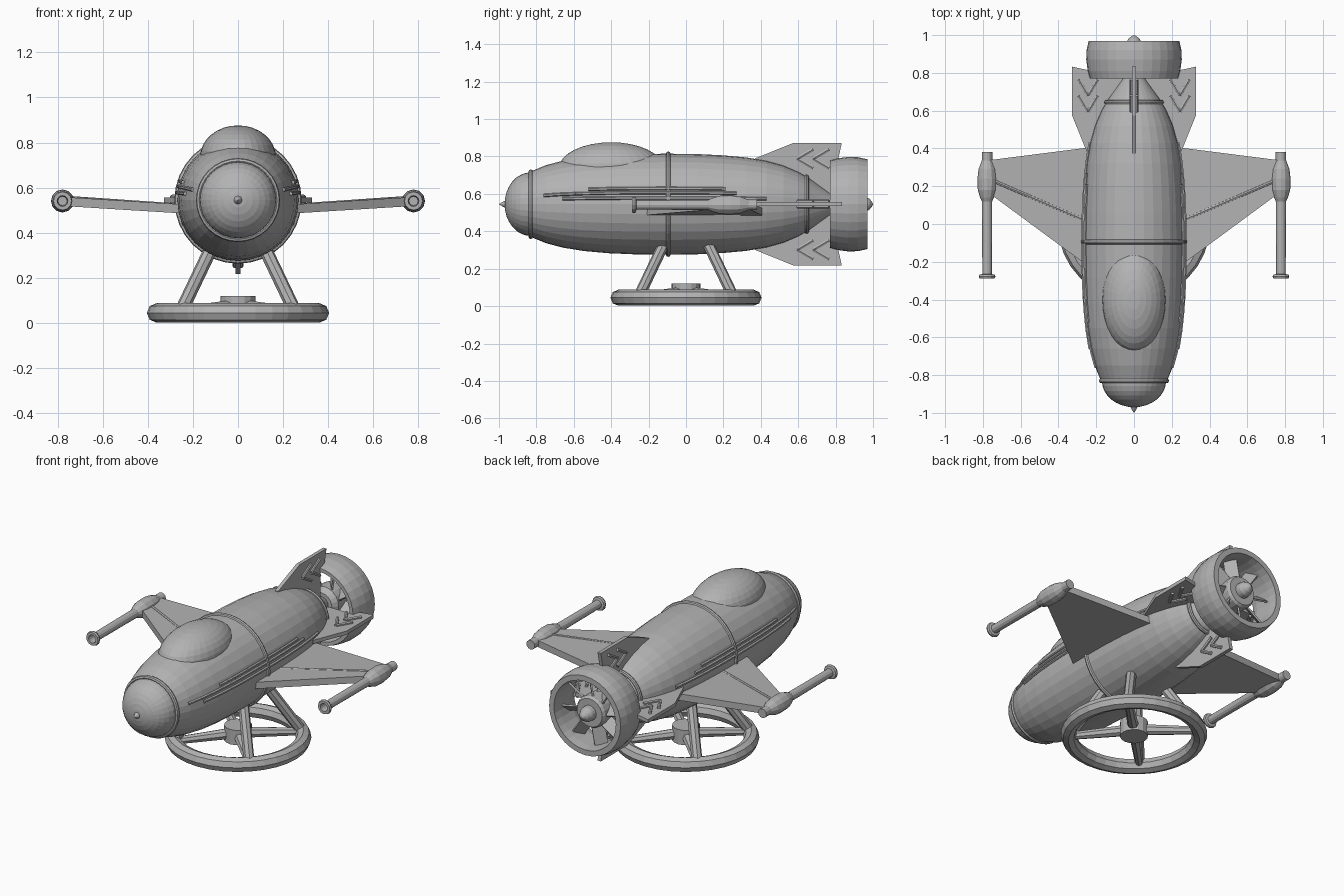
import bpy, bmesh, math
from mathutils import Vector, Matrix

if "Cube" in bpy.data.objects:
    bpy.data.objects.remove(bpy.data.objects["Cube"])

grey = bpy.data.materials.new("plain_grey")
grey.use_nodes = True
COLOUR = (0.45, 0.45, 0.45, 1)
grey.diffuse_color = COLOUR
grey.node_tree.nodes["Principled BSDF"].inputs["Base Color"].default_value = COLOUR

AXIS_Z = 0.545


def finish(name, bm):
    bmesh.ops.remove_doubles(bm, verts=bm.verts, dist=1e-5)
    bmesh.ops.recalc_face_normals(bm, faces=bm.faces)
    mesh = bpy.data.meshes.new(name)
    bm.to_mesh(mesh)
    bm.free()
    mesh.materials.append(grey)
    ob = bpy.data.objects.new(name, mesh)
    bpy.context.collection.objects.link(ob)
    return ob


def lathe(name, profile, x=0, z=AXIS_Z, seg=32, closed=False):
    """Revolve (y, radius) points about a line parallel to y."""
    bm = bmesh.new()
    verts = [bm.verts.new((r, y, 0)) for y, r in profile]
    edges = [bm.edges.new(p) for p in zip(verts, verts[1:])]
    if closed:
        edges.append(bm.edges.new((verts[-1], verts[0])))
    bmesh.ops.spin(bm, geom=verts + edges, cent=(0, 0, 0), axis=(0, 1, 0),
                   angle=math.tau, steps=seg, use_merge=True)
    ob = finish(name, bm)
    ob.location = (x, 0, z)
    return ob


def hoop(name, radius, thick, y, seg=32):
    pts = [(y + thick * math.cos(a), radius + thick * math.sin(a))
           for a in (i * math.tau / 8 for i in range(8))]
    return lathe(name, pts, seg=seg, closed=True)


def add_rod(bm, a, b, r1, r2=None, seg=8):
    a, b = Vector(a), Vector(b)
    d = b - a
    m = Matrix.Translation((a + b) / 2) @ d.to_track_quat('Z', 'Y').to_matrix().to_4x4()
    bmesh.ops.create_cone(bm, cap_ends=True, segments=seg, radius1=r1,
                          radius2=r1 if r2 is None else r2, depth=d.length, matrix=m)


def add_slab(bm, outline, thick):
    """Plate in the xy plane; each outline point is (x, y)."""
    face = bm.faces.new([bm.verts.new((x, y, -thick / 2)) for x, y in outline])
    ext = bmesh.ops.extrude_face_region(bm, geom=[face])
    tops = [g for g in ext["geom"] if isinstance(g, bmesh.types.BMVert)]
    bmesh.ops.translate(bm, verts=tops, vec=(0, 0, thick))


# Fuselage, rounded nose and trim hoops
BODY = [(-0.83, 0.175), (-0.75, 0.208), (-0.66, 0.232), (-0.55, 0.25), (-0.42, 0.262),
        (-0.28, 0.268), (-0.1, 0.27), (0.06, 0.268), (0.2, 0.261), (0.32, 0.25),
        (0.43, 0.232), (0.52, 0.207), (0.6, 0.173), (0.66, 0.138), (0.72, 0.094),
        (0.77, 0.058), (0.84, 0.03)]


def body_radius(y):
    for (y0, r0), (y1, r1) in zip(BODY, BODY[1:]):
        if y0 <= y <= y1:
            return r0 + (r1 - r0) * (y - y0) / (y1 - y0)
    return 0


lathe("fuselage", BODY)
lathe("nose_cap", [(-0.83, 0)] + [(-0.83 - 0.14 * math.sin(a), 0.17 * math.cos(a))
      for a in (i * math.pi / 16 for i in range(8))] + [(-0.97, 0)])
lathe("nose_spike", [(-1.0, 0), (-0.985, 0.01), (-0.97, 0.018), (-0.95, 0.02), (-0.95, 0)], seg=12)
hoop("nose_hoop", 0.173, 0.013, -0.83)
hoop("middle_hoop", 0.269, 0.013, -0.095)
hoop("tail_hoop", 0.147, 0.012, 0.645)

# Canopy bubble
bm = bmesh.new()
bmesh.ops.create_uvsphere(bm, u_segments=32, v_segments=16, radius=1)
canopy = finish("canopy", bm)
canopy.scale = (0.168, 0.28, 0.14)
canopy.location = (0, -0.4, 0.736)

# Speed strips hugging both flanks
bm = bmesh.new()
for side in (-1, 1):
    for degrees, y0, y1 in ((18, -0.52, 0.21), (13, -0.76, 0.27), (7, -0.66, 0.43)):
        a = math.radians(degrees)
        pts = []
        for i in range(13):
            y = y0 + (y1 - y0) * i / 12
            r = body_radius(y) + 0.003
            pts.append((side * r * math.cos(a), y, AXIS_Z + r * math.sin(a)))
        for p, q in zip(pts, pts[1:]):
            add_rod(bm, p, q, 0.009, seg=6)
finish("side_strips", bm)

# Wings with a spar, and wingtip guns
for side, label in ((1, "left"), (-1, "right")):
    bm = bmesh.new()
    add_slab(bm, [(0.2, -0.255), (0.79, 0.18), (0.79, 0.335), (0.2, 0.41)], 0.04)
    for v in bm.verts:
        v.co.z += 0.503 + (v.co.x - 0.2) * 0.062
        v.co.x *= side
    add_rod(bm, (side * 0.76, 0.235, 0.553), (side * 0.26, 0.02, 0.519), 0.011)
    finish(label + "_wing", bm)

    x = side * 0.778
    lathe(label + "_wing_pod", [(0.115, 0.025), (0.14, 0.037), (0.18, 0.049), (0.24, 0.051),
          (0.29, 0.045), (0.335, 0.028), (0.38, 0.028), (0.38, 0)], x=x, z=0.541, seg=12)
    lathe(label + "_gun_barrel", [(0.2, 0), (0.2, 0.027), (-0.265, 0.025), (-0.268, 0.04),
          (-0.278, 0.044), (-0.288, 0.04), (-0.288, 0.024), (-0.24, 0.02), (-0.24, 0)],
          x=x, z=0.541, seg=12)

# Four tail fins with raised chevrons on both faces
for i, label in enumerate(("left", "top", "right", "bottom")):
    bm = bmesh.new()
    add_slab(bm, [(0.05, 0.36), (0.245, 0.37), (0.328, 0.575), (0.328, 0.833),
                  (0.245, 0.815), (0.2, 0.775), (0.05, 0.775)], 0.022)
    for face in (-1, 1):
        for y in (0.595, 0.68):
            for arm in (-0.05, 0.05):
                add_rod(bm, (0.243, y, face * 0.014), (0.243 + arm, y + 0.085, face * 0.014),
                        0.01, seg=6)
    bmesh.ops.rotate(bm, verts=bm.verts, cent=(0, 0, 0),
                     matrix=Matrix.Rotation(-i * math.pi / 2, 3, 'Y'))
    finish(label + "_tail_fin", bm).location.z = AXIS_Z

# Ducted fan
lathe("fan_duct", [(0.77, 0.234), (0.81, 0.245), (0.87, 0.253), (0.92, 0.251), (0.97, 0.24),
      (0.97, 0.208), (0.92, 0.204), (0.87, 0.204), (0.81, 0.204), (0.77, 0.212)], closed=True)
lathe("fan_hub", [(0.8, 0), (0.8, 0.07), (0.83, 0.095), (0.91, 0.095), (0.925, 0.085),
      (0.925, 0.045), (0.955, 0.043), (0.98, 0.03), (0.995, 0.012), (1.0, 0)], seg=20)
bm = bmesh.new()
for i in range(8):
    blade = bmesh.ops.create_cube(bm, size=1)["verts"]
    m = (Matrix.Rotation(i * math.tau / 8 + 0.2, 4, 'Y') @ Matrix.Translation((0.147, 0.87, 0))
         @ Matrix.Rotation(math.radians(40), 4, 'X') @ Matrix.Diagonal((0.125, 0.075, 0.01, 1)))
    bmesh.ops.transform(bm, matrix=m, verts=blade)
finish("fan_blades", bm)
bpy.data.objects["fan_blades"].location.z = AXIS_Z

# Landing ring with hub, spokes and legs
ring = hoop("landing_ring", 0.361, 0.043, 0)
ring.rotation_euler.x = math.pi / 2
ring.location.z = 0.045
bm = bmesh.new()
add_rod(bm, (0, 0, 0.03), (0, 0, 0.12), 0.077, seg=16)
finish("landing_hub", bm)
spokes, legs = bmesh.new(), bmesh.new()
for sx in (-1, 1):
    for sy in (-1, 1):
        add_rod(spokes, (sx * 0.03, sy * 0.03, 0.07), (sx * 0.25, sy * 0.25, 0.05), 0.032, 0.022)
        add_rod(legs, (sx * 0.253, sy * 0.253, 0.05), (sx * 0.105, sy * 0.105, 0.36), 0.03)
finish("landing_spokes", spokes)
finish("landing_legs", legs)
